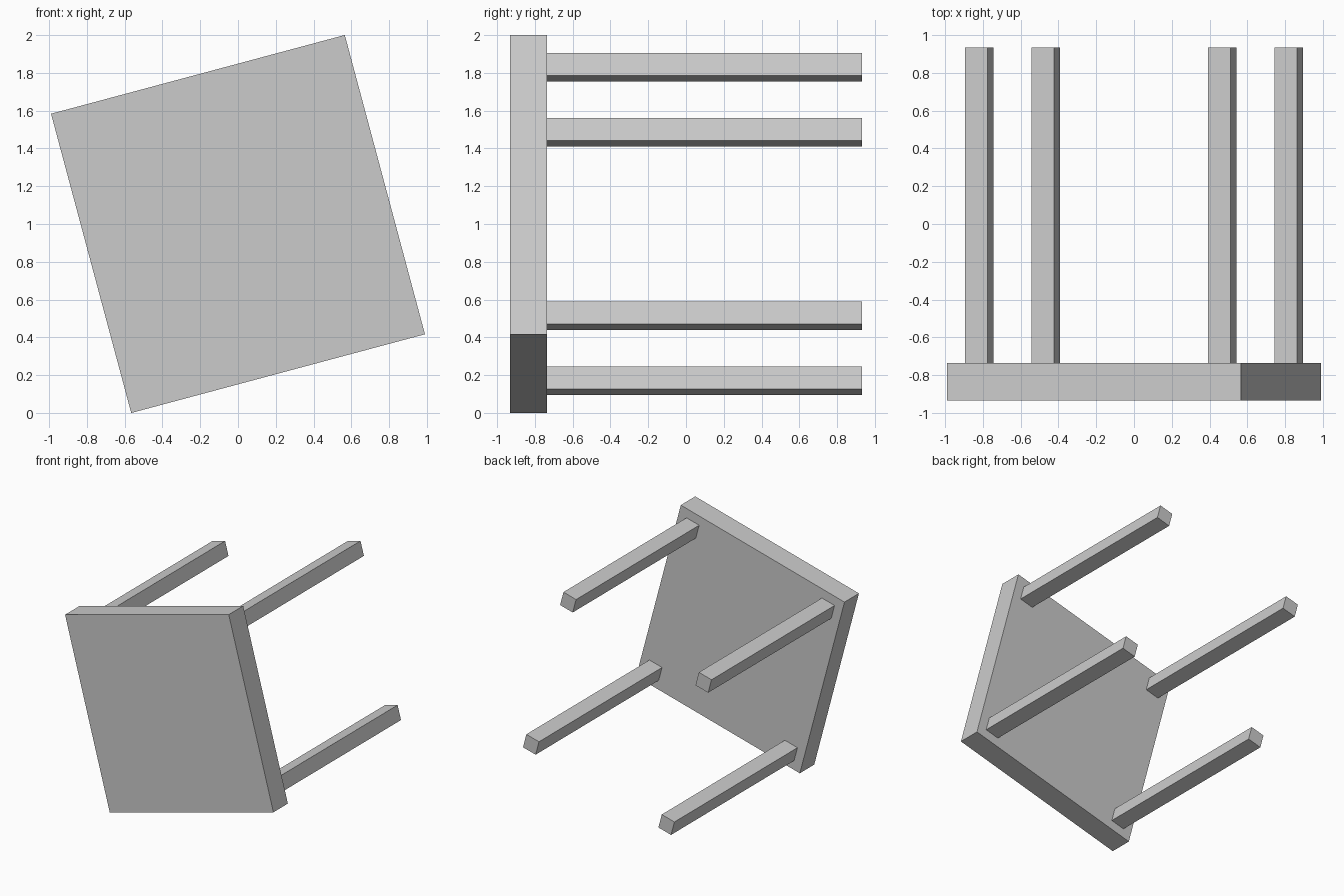
import bpy
from math import radians
from mathutils import Matrix, Vector

if "Cube" in bpy.data.objects:
    bpy.data.objects.remove(bpy.data.objects["Cube"])

# A table lying on its side, tilted in the front plane
TILT = Matrix.Rotation(radians(-15), 4, 'Y')
CENTRE = Vector((0, 0, 1))
BACK, JOIN, FRONT = 0.933, -0.737, -0.933


def tilted_box(name, u, v, width, height, y0, y1):
    """Box at (u, v) in the table's own plane, from y0 to y1."""
    bpy.ops.mesh.primitive_cube_add(size=1)
    ob = bpy.context.object
    ob.name = name
    box = (Matrix.Translation((u, (y0 + y1) / 2, v))
           @ Matrix.Diagonal((width, y1 - y0, height, 1)))
    ob.data.transform(Matrix.Translation(CENTRE) @ TILT @ box)
    return ob


# Table top
tilted_box("table_top", 0, 0, 1.61, 1.64, FRONT, JOIN)

# Four square legs, inset equally from the edges
for side, su in (("left", -1), ("right", 1)):
    for level, sv in (("lower", -1), ("upper", 1)):
        tilted_box(f"{level}_{side}_leg", su * 0.666, sv * 0.681,
                   0.124, 0.124, JOIN, BACK)
